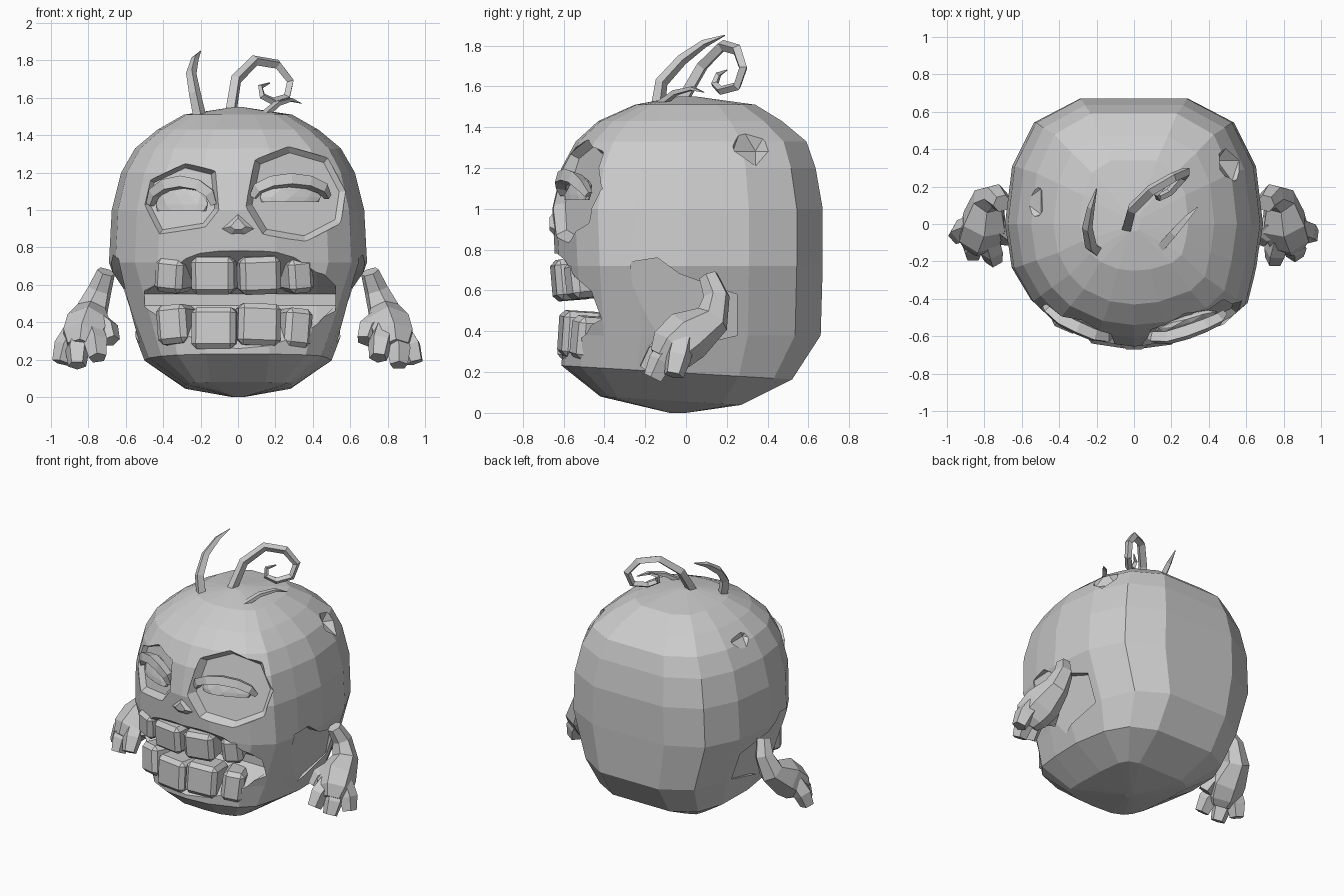
import bpy, bmesh, math
from mathutils import Vector
from mathutils.bvhtree import BVHTree

cube = bpy.data.objects.get("Cube")
if cube:
    bpy.data.objects.remove(cube, do_unlink=True)

GREY = (0.6, 0.6, 0.6, 1)
grey = bpy.data.materials.new("plain grey")
grey.use_nodes = True
grey.diffuse_color = GREY
grey.node_tree.nodes["Principled BSDF"].inputs["Base Color"].default_value = GREY


def finish(name, bm):
    bmesh.ops.recalc_face_normals(bm, faces=bm.faces[:])
    mesh = bpy.data.meshes.new(name)
    bm.to_mesh(mesh)
    bm.free()
    mesh.materials.append(grey)
    obj = bpy.data.objects.new(name, mesh)
    bpy.context.collection.objects.link(obj)
    return obj


def loft(name, loops):
    """Skin equal-length loops and cap both ends."""
    bm = bmesh.new()
    rows = [[bm.verts.new(p) for p in loop] for loop in loops]
    n = len(rows[0])
    for a, b in zip(rows, rows[1:]):
        for i in range(n):
            j = (i + 1) % n
            bm.faces.new((a[i], a[j], b[j], b[i]))
    bm.faces.new(rows[0][::-1])
    bm.faces.new(rows[-1])
    return finish(name, bm)


def tube(name, path, radii, sides=4, squash=1.0):
    """Tapered many-sided tube along a path."""
    pts = [Vector(p) for p in path]
    loops, old, quat = [], None, None
    for i, p in enumerate(pts):
        t = (pts[min(i + 1, len(pts) - 1)] - pts[max(i - 1, 0)]).normalized()
        quat = t.to_track_quat('Z', 'Y') if old is None else old.rotation_difference(t) @ quat
        old = t
        ring = []
        for k in range(sides):
            a = 2 * math.pi * (k + 0.5) / sides
            ring.append(p + quat @ Vector((math.cos(a) * radii[i], math.sin(a) * radii[i] * squash, 0)))
        loops.append(ring)
    return loft(name, loops)


def carve(target, cutter):
    cutter.hide_render = True
    mod = target.modifiers.new("carve", 'BOOLEAN')
    mod.operation = 'DIFFERENCE'
    mod.solver = 'EXACT'
    mod.object = cutter
    bpy.context.view_layer.objects.active = target
    bpy.ops.object.modifier_apply(modifier=mod.name)
    bpy.data.objects.remove(cutter, do_unlink=True)


# Head: faceted rings of (height, half width, front, back, tilt, squareness power);
# the face is a little narrower on its right
left_front = [(0.3, -0.97), (0.7, -0.83), (0.88, -0.66), (0.95, -0.36)]
right_front = [(-0.95, -0.36), (-0.8, -0.63), (-0.62, -0.81), (-0.3, -0.96)]
rear = [(1, 0), (0.945, 0.46), (0.775, 0.81), (0.42, 1)]
plan = [(0, -1)] + left_front + rear + [(-x, y) for x, y in reversed(rear)] + right_front
rings = [(0, 0.03, 0.08, 0.0, 0, 1), (0.055, 0.29, 0.42, 0.27, -0.06, 0.55),
         (0.195, 0.5, 0.61, 0.52, -0.06, 0.9), (0.38, 0.57, 0.61, 0.66, 0, 1),
         (0.72, 0.69, 0.64, 0.67, 0, 1), (1.0, 0.675, 0.655, 0.67, 0, 1),
         (1.2, 0.625, 0.61, 0.635, 0, 1), (1.33, 0.55, 0.54, 0.59, 0, 1),
         (1.43, 0.43, 0.43, 0.47, 0, 1), (1.51, 0.29, 0.25, 0.34, 0, 1), (1.55, 0.03, 0.04, 0.05, 0, 1)]
loops = []
for z, w, front, back, tilt, power in rings:
    loop = []
    for x, y in plan:
        px = math.copysign(abs(x) ** power, x) * w
        py = math.copysign(abs(y) ** power, y) * (front if y < 0 else back)
        loop.append((px, py, z + tilt * py))
    loops.append(loop)
head = loft("head", loops)
tree = BVHTree.FromPolygons([v.co.copy() for v in head.data.vertices],
                            [list(p.vertices) for p in head.data.polygons])


def skin(x, z):
    hit = tree.ray_cast(Vector((x, -3, z)), Vector((0, 1, 0)))[0]
    return hit.y if hit else -0.4


# Open mouth, a wedge narrowing towards the corners
mouth = []
for x, top, low in ((-0.5, 0.67, 0.34), (-0.42, 0.72, 0.28), (-0.28, 0.78, 0.25),
                    (0.28, 0.78, 0.25), (0.42, 0.72, 0.28), (0.52, 0.67, 0.34)):
    mouth.append([(x, -0.9, top), (x, -0.63, top), (x, -0.36, 0.55),
                  (x, -0.36, 0.49), (x, -0.62, low), (x, -0.9, low)])
carve(head, loft("mouth_cutter", mouth))

# Hollows behind the jaw on each side, deepening towards the back
hollow = [(-0.27, 0.74), (-0.14, 0.76), (-0.03, 0.68), (0.25, 0.58),
          (0.25, 0.38), (0, 0.32), (-0.2, 0.24), (-0.26, 0.5)]
for s in (-1, 1):
    carve(head, loft("jaw_cutter", [[(s, y, z) for y, z in hollow],
                                    [(s * (0.46 + 0.2 * z - 0.12 * min(y, 0)), y, z) for y, z in hollow]]))

# Shallow round dents high on the sides
for x, y, z in ((0.56, 0.34, 1.34), (-0.59, 0.12, 1.4)):
    bm = bmesh.new()
    bmesh.ops.create_icosphere(bm, subdivisions=1, radius=0.13)
    bmesh.ops.translate(bm, verts=bm.verts[:], vec=(x, y, z))
    carve(head, finish("dent_cutter", bm))

# Eyes: sloped sockets, half-hidden eyeballs and arched lids
left_rim = [(0.04, 1.02), (0.09, 1.27), (0.27, 1.34), (0.48, 1.28),
            (0.575, 1.1), (0.55, 0.93), (0.36, 0.83), (0.13, 0.87)]
right_rim = [(-0.5, 1.03), (-0.47, 1.16), (-0.28, 1.25), (-0.12, 1.21),
             (-0.1, 1.0), (-0.17, 0.91), (-0.42, 0.87)]
for side, rim, cx, span, base, rise in (("left", left_rim, 0.28, 0.2, 1.07, 0.09),
                                        ("right", right_rim, -0.3, 0.17, 1.03, 0.12)):
    mx = sum(p[0] for p in rim) / len(rim)
    mz = sum(p[1] for p in rim) / len(rim)
    inner = [(mx + (x - mx) * 0.87, mz + (z - mz) * 0.87) for x, z in rim]
    carve(head, loft("socket_cutter", [[(x, skin(x, z) - 0.12, z) for x, z in rim],
                                       [(x, skin(x, z) - 0.005, z) for x, z in rim],
                                       [(x, skin(x, z) + 0.05, z) for x, z in inner]]))
    arc = []
    for i in range(7):
        a = math.pi * i / 6
        x, z = cx - span * math.cos(a), base + rise * math.sin(a)
        arc.append((x, skin(x, z) + 0.035 - 0.045 * math.sin(a), z))
    tube(side + "_eyelid", arc, [0.022, 0.036, 0.04, 0.042, 0.04, 0.036, 0.022])
    bm = bmesh.new()
    bmesh.ops.create_icosphere(bm, subdivisions=2, radius=1)
    bmesh.ops.bisect_plane(bm, geom=bm.verts[:] + bm.edges[:] + bm.faces[:], plane_co=(0, 0, -0.3),
                           plane_no=(0, 0, -1), clear_outer=True)
    bmesh.ops.holes_fill(bm, edges=bm.edges[:], sides=0)
    for v in bm.verts:
        x, z = cx + v.co.x * span * 0.85, base + v.co.z * rise
        v.co = (x, skin(x, z) + 0.06 + v.co.y * 0.04, z)
    finish(side + "_eyeball", bm)

# Nose: small faceted wedge
nose = [(0, 1.0), (0.12, 0.89), (0.05, 0.85), (-0.05, 0.85), (-0.12, 0.89)]
loft("nose", [[(x, skin(x, z) + 0.02, z) for x, z in nose],
              [(x * 0.35, -0.67, 0.92 + (z - 0.91) * 0.4) for x, z in nose]])


# Teeth: chipped blocks following the curve of each jaw
def tooth(name, x, width, y, z, height, tilt, lean):
    bm = bmesh.new()
    bmesh.ops.create_cube(bm, size=1)
    for v in bm.verts:
        v.co = (v.co.x * width, v.co.y * 0.2, v.co.z * height)
    bmesh.ops.bevel(bm, geom=bm.edges[:], offset=0.028, segments=1, affect='EDGES')
    obj = finish(name, bm)
    obj.location = (x, y + 0.8 * x * x, z)
    obj.rotation_euler = (lean, tilt, 1.2 * x)


for i, (x, w, tilt) in enumerate(((-0.34, 0.16, 0.1), (-0.125, 0.23, 0), (0.11, 0.22, -0.04), (0.31, 0.14, -0.1))):
    tooth("upper_tooth_%d" % i, x, w, -0.56, 0.655, 0.21 - 0.08 * abs(x), tilt, 0.08)
    tooth("lower_tooth_%d" % i, x * 0.96, w + 0.01, -0.525, 0.385 - 0.02 * (i % 2),
          0.23 - 0.06 * abs(x), -tilt, -0.06)

# Arms with blocky hands
fingers = [((0.87, -0.02, 0.35), (0.92, -0.04, 0.27), (0.945, -0.06, 0.185)),
           ((0.84, -0.07, 0.32), (0.86, -0.12, 0.25), (0.86, -0.16, 0.17)),
           ((0.78, -0.07, 0.35), (0.76, -0.14, 0.29), (0.75, -0.19, 0.21)),
           ((0.75, 0.0, 0.4), (0.7, -0.04, 0.36), (0.68, -0.08, 0.3))]
for s, side in ((1, "left"), (-1, "right")):
    arm = [(0.705, 0.11, 0.67), (0.74, 0.15, 0.57), (0.78, 0.13, 0.46),
           (0.8, 0.01, 0.38), (0.83, -0.07, 0.31), (0.84, -0.11, 0.26)]
    tube(side + "_arm", [(s * x, y, z) for x, y, z in arm],
         [0.05, 0.066, 0.088, 0.13, 0.12, 0.08], 6)
    for i, path in enumerate(fingers):
        tube("%s_finger_%d" % (side, i), [(s * x, y, z) for x, y, z in path],
             [0.065, 0.066, 0.05], 5)

# Three tapering hairs, the middle one curled
tube("right_hair", [(-0.2, -0.14, 1.48), (-0.23, -0.12, 1.62), (-0.25, -0.02, 1.73),
                    (-0.23, 0.09, 1.81), (-0.2, 0.19, 1.85)], [0.036, 0.032, 0.028, 0.02, 0.003])
tube("curled_hair", [(-0.04, -0.03, 1.51), (-0.01, 0.08, 1.7), (0.09, 0.18, 1.8), (0.21, 0.25, 1.78),
                     (0.28, 0.28, 1.69), (0.26, 0.25, 1.6), (0.19, 0.17, 1.58), (0.13, 0.14, 1.61),
                     (0.12, 0.16, 1.66), (0.17, 0.2, 1.68)],
     [0.034, 0.032, 0.03, 0.028, 0.026, 0.024, 0.022, 0.02, 0.015, 0.004])
tube("left_hair", [(0.14, -0.13, 1.51), (0.21, -0.05, 1.57), (0.28, 0.03, 1.59), (0.34, 0.09, 1.57)],
     [0.03, 0.027, 0.02, 0.003], squash=0.6)
